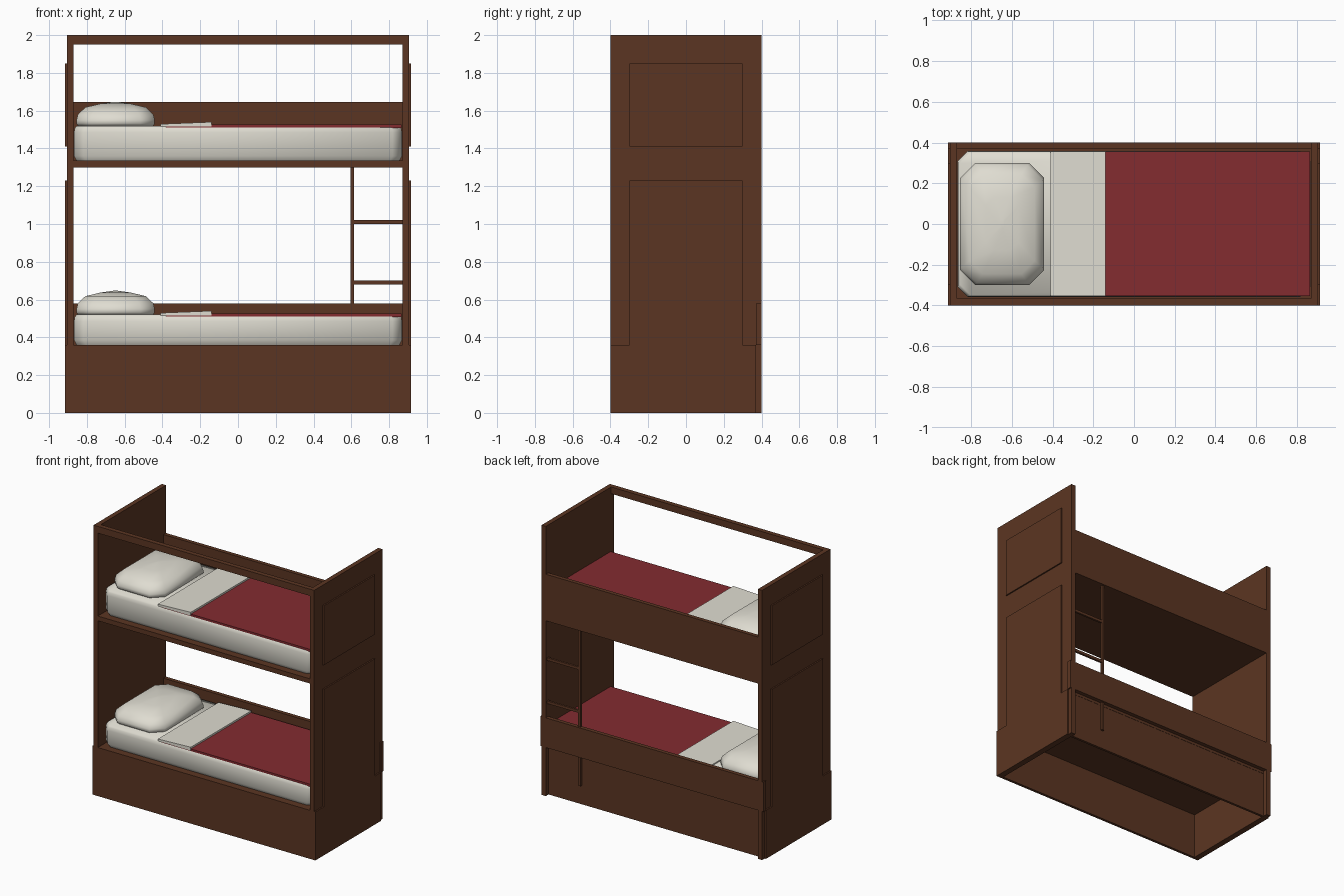
import bpy, bmesh, math

if "Cube" in bpy.data.objects:
    bpy.data.objects.remove(bpy.data.objects["Cube"])


def material(name, rgb):
    m = bpy.data.materials.new(name)
    m.diffuse_color = (*rgb, 1)
    m.use_nodes = True
    m.node_tree.nodes["Principled BSDF"].inputs["Base Color"].default_value = m.diffuse_color
    return m


WOOD = material("brown wood", (0.105, 0.036, 0.016))
LINEN = material("off-white linen", (0.74, 0.72, 0.64))
RED = material("red blanket", (0.23, 0.025, 0.03))


def finish(name, bm, mat, smooth=None):
    bmesh.ops.recalc_face_normals(bm, faces=bm.faces)
    me = bpy.data.meshes.new(name)
    bm.to_mesh(me)
    bm.free()
    me.materials.append(mat)
    ob = bpy.data.objects.new(name, me)
    bpy.context.collection.objects.link(ob)
    if smooth:
        bpy.ops.object.select_all(action='DESELECT')
        ob.select_set(True)
        bpy.context.view_layer.objects.active = ob
        bpy.ops.object.shade_smooth_by_angle(angle=math.radians(smooth))
    return ob


def box(name, x0, x1, y0, y1, z0, z1, mat=WOOD):
    bm = bmesh.new()
    bmesh.ops.create_cube(bm, size=1)
    for v in bm.verts:
        v.co = (x0 + (v.co.x + .5) * (x1 - x0), y0 + (v.co.y + .5) * (y1 - y0),
                z0 + (v.co.z + .5) * (z1 - z0))
    return finish(name, bm, mat)


def stack(name, cx, rings, mat, smooth):
    """Chamfered rectangles (half x, half y, chamfer, z) lofted upwards."""
    bm = bmesh.new()
    loops = []
    for a, b, c, z in rings:
        pts = [(a, b - c), (a - c, b), (c - a, b), (-a, b - c),
               (-a, c - b), (c - a, -b), (a - c, -b), (a, c - b)]
        loops.append([bm.verts.new((cx + x, y, z)) for x, y in pts])
    for lo, hi in zip(loops, loops[1:]):
        for i in range(8):
            j = (i + 1) % 8
            bm.faces.new((lo[i], lo[j], hi[j], hi[i]))
    bm.faces.new(loops[0])
    bm.faces.new(loops[-1])
    return finish(name, bm, mat, smooth)


# end panels with raised plates
for side, s in (("left", -1), ("right", 1)):
    def end(name, a, b, *r):
        box(side + name, min(s * a, s * b), max(s * a, s * b), *r)
    end("_end_panel", .87, .905, -.4, .4, 0, 2)
    end("_base_plate", .90, .915, -.4, .37, 0, .36)
    end("_lower_raised_plate", .90, .915, -.3, .3, .36, 1.23)
    end("_upper_raised_plate", .90, .915, -.3, .3, 1.41, 1.85)

# hollow base, decks, rails
box("base_front_board", -.915, .915, -.4, -.38, 0, .36)
box("base_back_board", -.87, .87, .35, .368, 0, .345)
box("lower_deck", -.87, .87, -.385, .37, .34, .36)
box("upper_deck", -.87, .87, -.4, .37, 1.30, 1.335)
box("lower_back_rail", -.915, .915, .37, .4, .36, .58)
box("upper_back_rail", -.87, .87, .37, .4, 1.30, 1.645)
box("top_front_beam", -.87, .87, -.4, -.365, 1.95, 2)

# ladder at the back
box("ladder_stringer", .595, .615, .37, .385, .14, 1.30)
for i, z in enumerate((.69, 1.01)):
    box(f"ladder_rung_{i + 1}", .61, .87, .37, .385, z - .01, z + .01)

# bedding for both bunks
for bunk, zb, zt in (("lower", .36, .52), ("upper", 1.335, 1.52)):
    stack(bunk + "_mattress", 0, [
        (.855, .345, .05, zb), (.868, .358, .05, zb + .025), (.868, .358, .05, zt - .035),
        (.864, .355, .05, zt - .012), (.855, .348, .05, zt)], LINEN, 50)
    box(bunk + "_blanket", -.38, .865, -.353, .355, zt - .012, zt + .007, RED)
    # turned-down sheet, a wedge rising towards its fold
    sheet = box(bunk + "_folded_sheet", -.41, -.14, -.354, .356, zt - .005, zt + .02, LINEN)
    for v in sheet.data.vertices:
        if v.co.x < -.3 and v.co.z > zt:
            v.co.z = zt + .009
    stack(bunk + "_pillow", -.648, [
        (.20, .29, .075, zt), (.207, .30, .075, zt + .012), (.207, .30, .075, zt + .03),
        (.20, .29, .075, zt + .06), (.16, .245, .065, zt + .098),
        (.08, .13, .04, zt + .117), (.01, .02, .005, zt + .127)], LINEN, 50)
